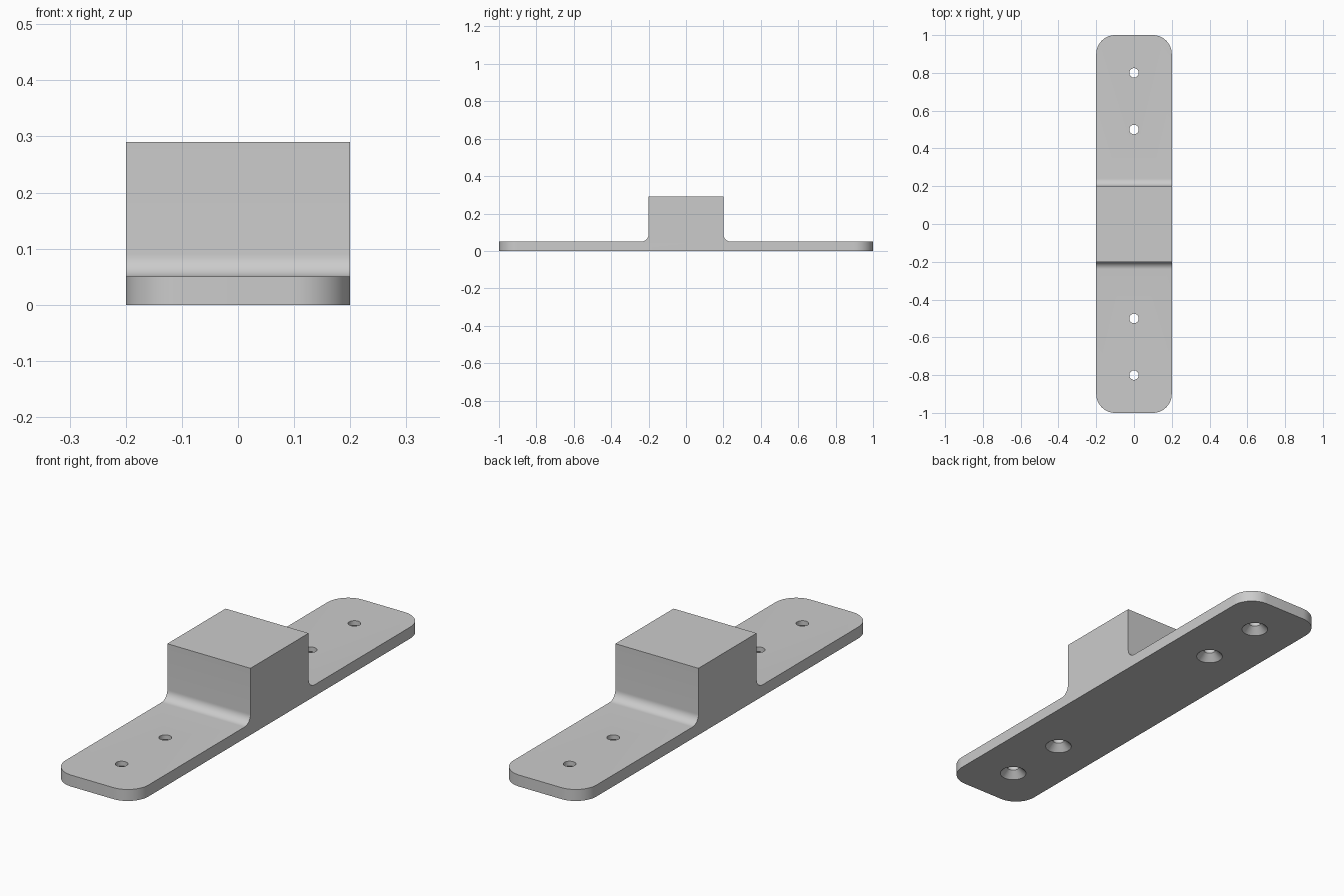
import bpy, bmesh, math

WIDTH, LENGTH, THICK = 0.4, 2.0, 0.05
BLOCK_HALF, HEIGHT = 0.2, 0.29
FILLET, CORNER = 0.04, 0.1
HOLE_R, SINK_R, SINK_DEPTH = 0.025, 0.055, 0.03

old = bpy.data.objects.get("Cube")
if old:
    bpy.data.objects.remove(old, do_unlink=True)

grey = bpy.data.materials.new("plain grey")
grey.use_nodes = True
colour = (0.6, 0.6, 0.6, 1)
grey.diffuse_color = colour
grey.node_tree.nodes["Principled BSDF"].inputs["Base Color"].default_value = colour


def make_object(name, bm):
    bmesh.ops.recalc_face_normals(bm, faces=bm.faces)
    mesh = bpy.data.meshes.new(name)
    bm.to_mesh(mesh)
    bm.free()
    mesh.materials.append(grey)
    obj = bpy.data.objects.new(name, mesh)
    bpy.context.collection.objects.link(obj)
    return obj


# Side profile: flat plate, raised block, filleted where they meet
half = [(LENGTH / 2, 0), (LENGTH / 2, THICK)]
for i in range(13):
    a = math.radians(270 - 90 * i / 12)
    half.append((BLOCK_HALF + FILLET + FILLET * math.cos(a),
                 THICK + FILLET + FILLET * math.sin(a)))
half.append((BLOCK_HALF, HEIGHT))
profile = half + [(-y, z) for y, z in reversed(half)]

bm = bmesh.new()
face = bm.faces.new([bm.verts.new((-WIDTH / 2, y, z)) for y, z in profile])
ext = bmesh.ops.extrude_face_region(bm, geom=[face])
moved = [g for g in ext["geom"] if isinstance(g, bmesh.types.BMVert)]
bmesh.ops.translate(bm, verts=moved, vec=(WIDTH, 0, 0))

# Rounded plate corners
corners = [e for e in bm.edges
           if all(abs(abs(v.co.y) - LENGTH / 2) < 1e-4 for v in e.verts)
           and abs(e.verts[0].co.z - e.verts[1].co.z) > 0.01]
bmesh.ops.bevel(bm, geom=corners, offset=CORNER, segments=14,
                profile=0.5, affect='EDGES')
bracket = make_object("mounting_bracket", bm)

# Screw holes countersunk from the underside
slope = (SINK_R - HOLE_R) / SINK_DEPTH
rings = [(SINK_R + slope * 0.02, -0.02), (HOLE_R, SINK_DEPTH), (HOLE_R, THICK + 0.03)]
bm = bmesh.new()
for y in (-0.8, -0.5, 0.5, 0.8):
    loops = []
    for r, z in rings:
        circle = bmesh.ops.create_circle(bm, segments=32, radius=r)["verts"]
        bmesh.ops.translate(bm, verts=circle, vec=(0, y, z))
        loops.append(circle)
    for low, high in zip(loops, loops[1:]):
        for i in range(32):
            j = (i + 1) % 32
            bm.faces.new((low[i], low[j], high[j], high[i]))
    bm.faces.new(loops[0])
    bm.faces.new(loops[-1])
cutter = make_object("screw_hole_cutter", bm)
cutter.hide_render = True
cutter.display_type = 'WIRE'

cut = bracket.modifiers.new("screw holes", 'BOOLEAN')
cut.operation = 'DIFFERENCE'
cut.solver = 'EXACT'
cut.object = cutter

# Apply the cut, then smooth the curved walls
bpy.ops.object.select_all(action='DESELECT')
bracket.select_set(True)
bpy.context.view_layer.objects.active = bracket
bpy.ops.object.modifier_apply(modifier=cut.name)
bpy.data.objects.remove(cutter, do_unlink=True)
bpy.ops.object.shade_smooth_by_angle(angle=math.radians(30))
